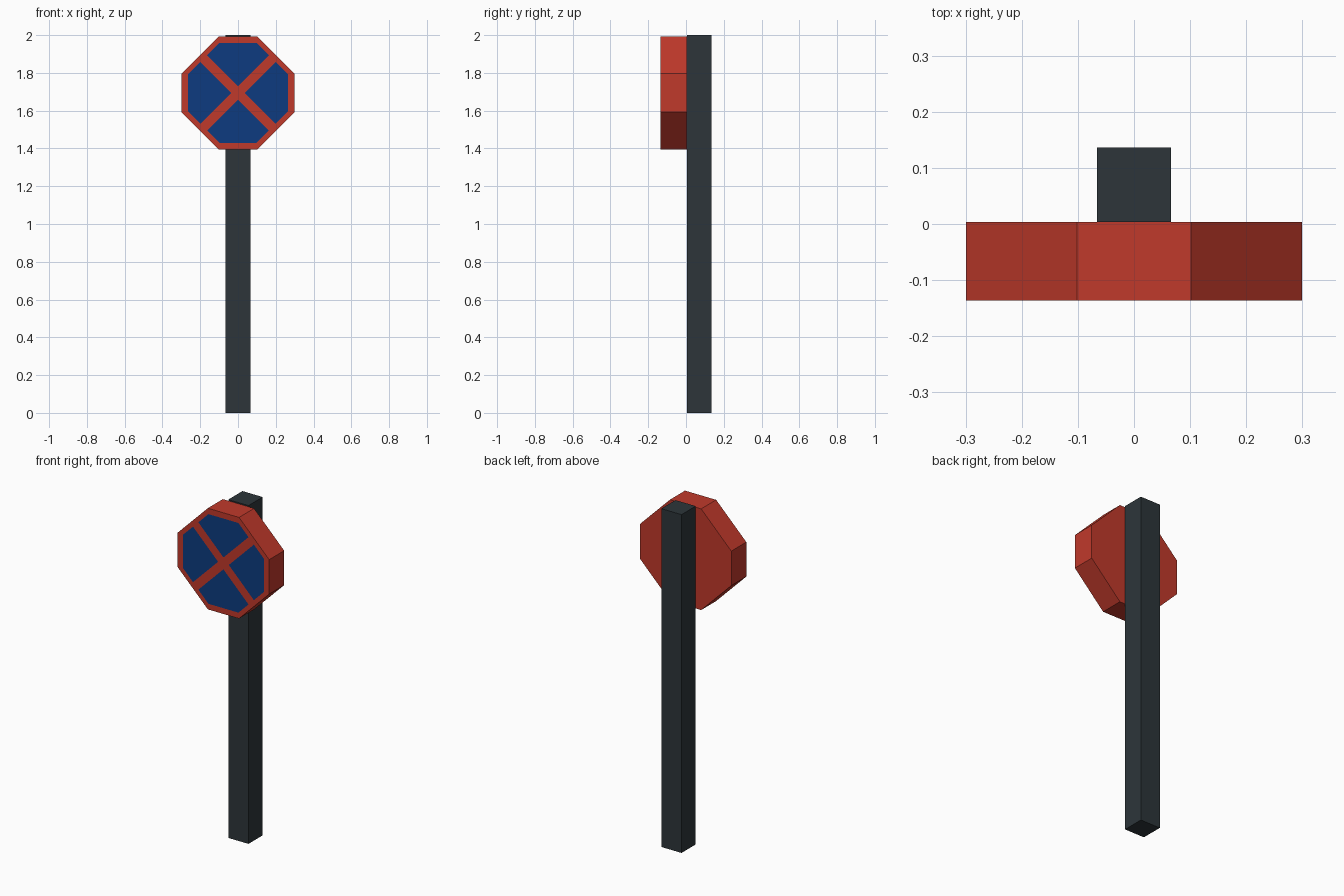
import bpy, bmesh
from mathutils import Vector

if "Cube" in bpy.data.objects:
    bpy.data.objects.remove(bpy.data.objects["Cube"])


def material(name, rgb):
    m = bpy.data.materials.new(name)
    m.diffuse_color = (*rgb, 1)
    m.use_nodes = True
    m.node_tree.nodes["Principled BSDF"].inputs["Base Color"].default_value = m.diffuse_color
    return m


RED = material("sign red", (0.527, 0.041, 0.024))
BLUE = material("sign blue", (0.004, 0.044, 0.216))
DARK = material("post dark grey", (0.026, 0.036, 0.042))


def finish(bm, name, mats):
    bmesh.ops.recalc_face_normals(bm, faces=bm.faces)
    me = bpy.data.meshes.new(name)
    bm.to_mesh(me)
    bm.free()
    for m in mats:
        me.materials.append(m)
    ob = bpy.data.objects.new(name, me)
    bpy.context.collection.objects.link(ob)
    return ob


FRONT, JOIN, BACK = -0.136, 0.004, 0.136
CZ = 1.694                      # sign centre height
R, C = 0.299, 0.102             # outer half size and corner offset
RI, SUM_I = 0.265, 0.363        # blue field: half size, diagonal limit
BAR = 0.035                     # half width of the cross bars along x or z

# Square post
bm = bmesh.new()
bmesh.ops.create_cube(bm, size=1)
for v in bm.verts:
    v.co = (v.co.x * 0.132, JOIN if v.co.y < 0 else BACK, v.co.z * 2 + 1)
finish(bm, "post", [DARK])

# Octagonal sign board
bm = bmesh.new()
outline = [(C, R), (R, C), (R, -C), (C, -R), (-C, -R), (-R, -C), (-R, C), (-C, R)]
face = bm.faces.new([bm.verts.new((x, FRONT, CZ + z)) for x, z in outline])
ext = bmesh.ops.extrude_face_region(bm, geom=[face], use_keep_orig=True)
for g in ext["geom"]:
    if isinstance(g, bmesh.types.BMVert):
        g.co.y = JOIN
bmesh.ops.recalc_face_normals(bm, faces=bm.faces)

# Cut the border and cross bar lines into the front face: a*x + b*z = d
lines = [(1, 0, RI), (1, 0, -RI), (0, 1, RI), (0, 1, -RI)]
for s in (1, -1):
    for d in (SUM_I, -SUM_I, BAR, -BAR):
        lines.append((1, s, d))
for a, b, d in lines:
    faces = [f for f in bm.faces if all(abs(v.co.y - FRONT) < 1e-5 for v in f.verts)]
    geom = set(faces)
    for f in faces:
        geom.update(f.edges)
        geom.update(f.verts)
    n = Vector((a, 0, b))
    co = n * (d / n.length_squared) + Vector((0, FRONT, CZ))
    bmesh.ops.bisect_plane(bm, geom=list(geom), plane_co=co, plane_no=n.normalized(), dist=1e-6)

# Blue inside the border and away from the bars
for f in bm.faces:
    p = f.calc_center_median()
    x, z = abs(p.x), abs(p.z - CZ)
    if abs(p.y - FRONT) < 1e-5 and max(x, z) < RI and x + z < SUM_I and abs(x - z) > BAR:
        f.material_index = 1
finish(bm, "sign_board", [RED, BLUE])
